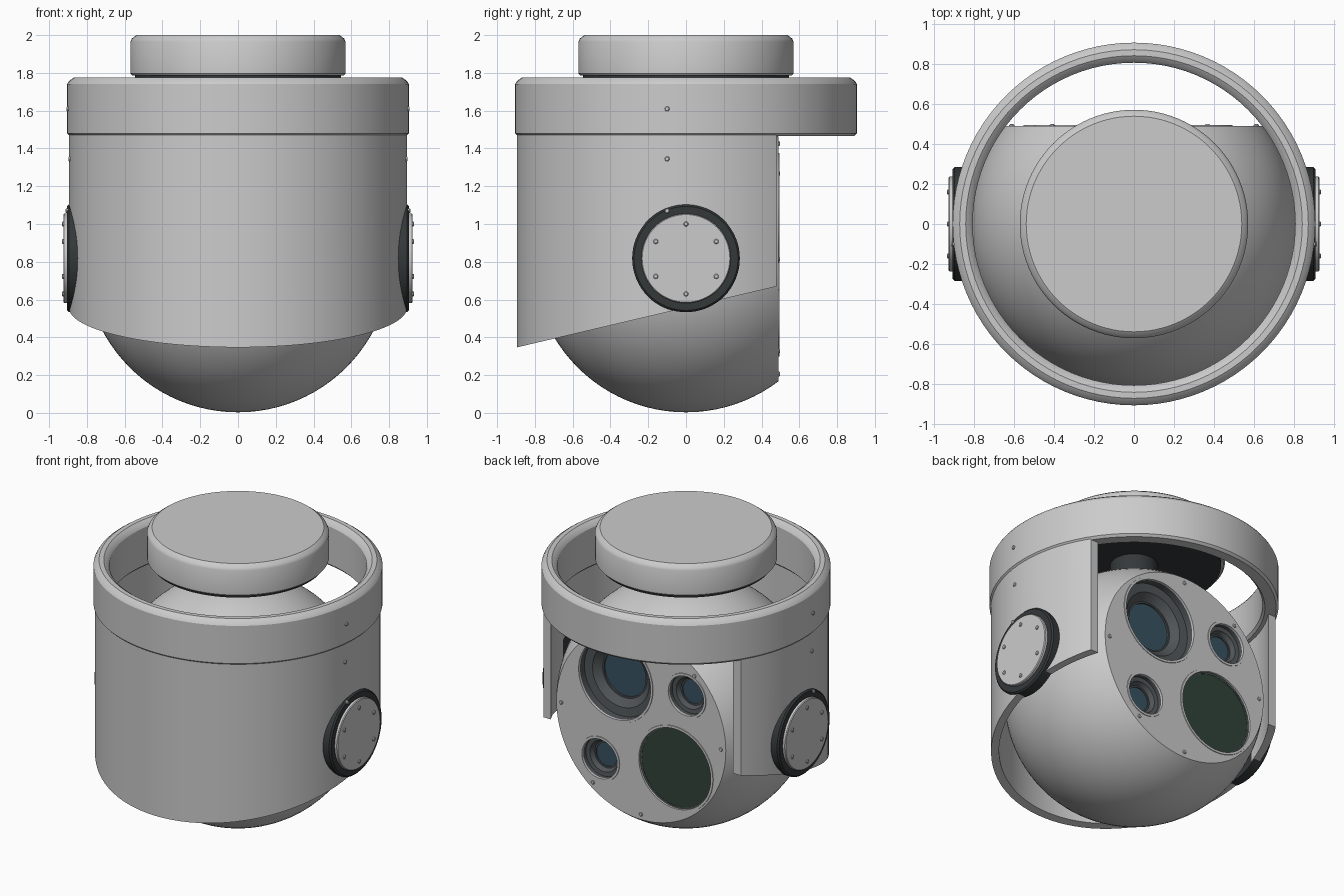
import bpy, bmesh
from math import radians, pi, sin, cos, sqrt
from mathutils import Matrix, Vector

if "Cube" in bpy.data.objects:
    bpy.data.objects.remove(bpy.data.objects["Cube"])

C = 0.815       # height of the ball centre
R = 0.812       # ball radius
FACE = 0.49     # y of the flat sensor face


def material(name, rgb):
    m = bpy.data.materials.new(name)
    m.diffuse_color = (*rgb, 1)
    m.use_nodes = True
    m.node_tree.nodes["Principled BSDF"].inputs["Base Color"].default_value = m.diffuse_color
    return m


DARK = material("dark_rubber", (0.035, 0.04, 0.042))
BARREL = material("dark_barrel", (0.08, 0.09, 0.095))
BLUE = material("blue_glass", (0.04, 0.085, 0.12))
GREEN = material("green_glass", (0.03, 0.055, 0.042))

UP = Matrix()
BACK = Matrix.Rotation(radians(-90), 4, 'X')


def side(s):
    return Matrix.Rotation(radians(90 * s), 4, 'Y')


def finish(ob, mat=None):
    if mat:
        ob.data.materials.append(mat)
    bpy.ops.object.select_all(action='DESELECT')
    bpy.context.view_layer.objects.active = ob
    ob.select_set(True)
    bpy.ops.object.shade_smooth_by_angle(angle=radians(30))
    return ob


def lathe(name, profile, origin=(0, 0, 0), rot=UP, mat=None, closed=False, steps=64):
    """Revolve (radius, height) points around a local z axis."""
    bm = bmesh.new()
    vs = [bm.verts.new((r, 0, h)) for r, h in profile]
    pairs = list(zip(vs, vs[1:])) + ([(vs[-1], vs[0])] if closed else [])
    es = [bm.edges.new(p) for p in pairs]
    bmesh.ops.spin(bm, geom=vs + es, cent=(0, 0, 0), axis=(0, 0, 1),
                   angle=2 * pi, steps=steps, use_merge=True)
    bmesh.ops.remove_doubles(bm, verts=bm.verts, dist=1e-5)
    bmesh.ops.recalc_face_normals(bm, faces=bm.faces)
    bm.transform(Matrix.Translation(origin) @ rot)
    me = bpy.data.meshes.new(name)
    bm.to_mesh(me)
    bm.free()
    ob = bpy.data.objects.new(name, me)
    bpy.context.collection.objects.link(ob)
    return finish(ob, mat)


def box(centre, size, tilt=0):
    bpy.ops.mesh.primitive_cube_add(size=1, location=centre, rotation=(tilt, 0, 0))
    ob = bpy.context.object
    ob.scale = size
    return ob


def cut(ob, cutter):
    cutter.hide_render = True
    m = ob.modifiers.new("cut", 'BOOLEAN')
    m.operation, m.solver, m.object = 'DIFFERENCE', 'EXACT', cutter
    bpy.context.view_layer.objects.active = ob
    bpy.ops.object.modifier_apply(modifier=m.name)
    bpy.data.objects.remove(cutter)


def bolt(name, origin, rot, r=0.013):
    lathe(name, [(0, 0.008), (r * 0.7, 0.008), (r, 0.004), (r, -0.01), (0, -0.01)],
          origin, rot, steps=12)


# sensor ball with flat back face
arc = [(R * sin(pi * i / 48), -R * cos(pi * i / 48)) for i in range(49)]
arc[0], arc[-1] = (0, -R), (0, R)
ball = lathe("sensor_ball", arc, (0, 0, C), steps=96)
cut(ball, box((0, FACE + 0.5, C), (3, 1, 3)))

# lens openings: x, height from centre, radius, depth, glass radius, glass
lenses = [("upper_lens", 0.20, 0.27, 0.275, 0.12, 0.16, BLUE),
          ("lower_window", -0.26, -0.225, 0.275, 0.02, 0.268, GREEN),
          ("small_lens_a", -0.345, 0.30, 0.135, 0.08, 0.08, BLUE),
          ("small_lens_b", 0.315, -0.31, 0.135, 0.08, 0.08, BLUE)]
for name, x, dz, r, d, g, glass in lenses:
    o = (x, FACE, C + dz)
    cut(ball, lathe("cutter", [(0, 0.1), (r + 0.008, 0.1), (r + 0.008, -d - 0.02), (0, -d - 0.02)], o, BACK))
    lathe(name + "_rim", [(r + 0.018, -0.005), (r + 0.016, 0.004), (r, 0.004), (r, -0.012)], o, BACK)
    k = (r + g) / 2
    lathe(name + "_barrel", [(r, -0.012), (r, -d * 0.5), (k, -d * 0.55), (g + 0.01, -d * 0.9),
                             (g, -d * 0.9), (g, -d - 0.005)], o, BACK, BARREL)
    lathe(name + "_glass", [(0, -d), (g, -d), (g, -d - 0.01), (0, -d - 0.01)], o, BACK, glass)
finish(ball)

# face bolts
for a in (0, 90, 132, 180, 270, 307):
    a = radians(a)
    bolt("face_bolt", (0.61 * cos(a), FACE, C + 0.61 * sin(a)), BACK)

# shroud: open tube, slanted at the bottom and open at the back
shroud = lathe("shroud", [(0.895, 0.1), (0.895, 1.5), (0.845, 1.5), (0.845, 0.1)], closed=True, steps=96)
cut(shroud, box((0, 0.98, 1), (3, 1, 3)))
tilt = math_tilt = radians(13.2)
n = Vector((0, -sin(tilt), cos(tilt)))
cut(shroud, box(Vector((0, -0.2, 0.51)) - n * 0.5, (3, 4, 1), tilt))
finish(shroud)

# top ring
lathe("top_ring", [(0.89, 1.465), (0.905, 1.48), (0.905, 1.74), (0.895, 1.757), (0.87, 1.775),
                   (0.84, 1.775), (0.815, 1.757), (0.805, 1.74), (0.805, 1.48), (0.82, 1.465)],
      closed=True, steps=96)

# mounting cap with gasket and hidden neck
lathe("mount_cap", [(0, 1.785), (0.56, 1.785), (0.57, 1.797), (0.57, 1.965), (0.562, 1.982),
                    (0.538, 2.0), (0, 2.0)], steps=96)
lathe("mount_gasket", [(0, 1.768), (0.545, 1.768), (0.545, 1.79), (0, 1.79)], mat=DARK, steps=96)
lathe("mount_neck", [(0.15, 1.6), (0.15, 1.77)], mat=DARK)

# side pivots and shroud bolts
for s in (-1, 1):
    rot = side(s)
    lathe("pivot_seal", [(0, 0.83), (0.285, 0.83), (0.285, 0.895), (0.275, 0.905), (0, 0.905)],
          (0, 0, C + 0.003), rot, DARK)
    lathe("pivot_cover", [(0, 0.9), (0.237, 0.9), (0.237, 0.92), (0.232, 0.925), (0, 0.925)],
          (0, 0, C + 0.003), rot)
    for i in range(6):
        a = radians(90 + 60 * i)
        bolt("pivot_bolt", (s * 0.925, 0.185 * cos(a), C + 0.185 * sin(a)), rot)
    for z, x in ((1.07, 0.905), (1.345, 0.89), (1.61, 0.9)):
        bolt("shroud_bolt", (s * x, -0.1, z), rot)
